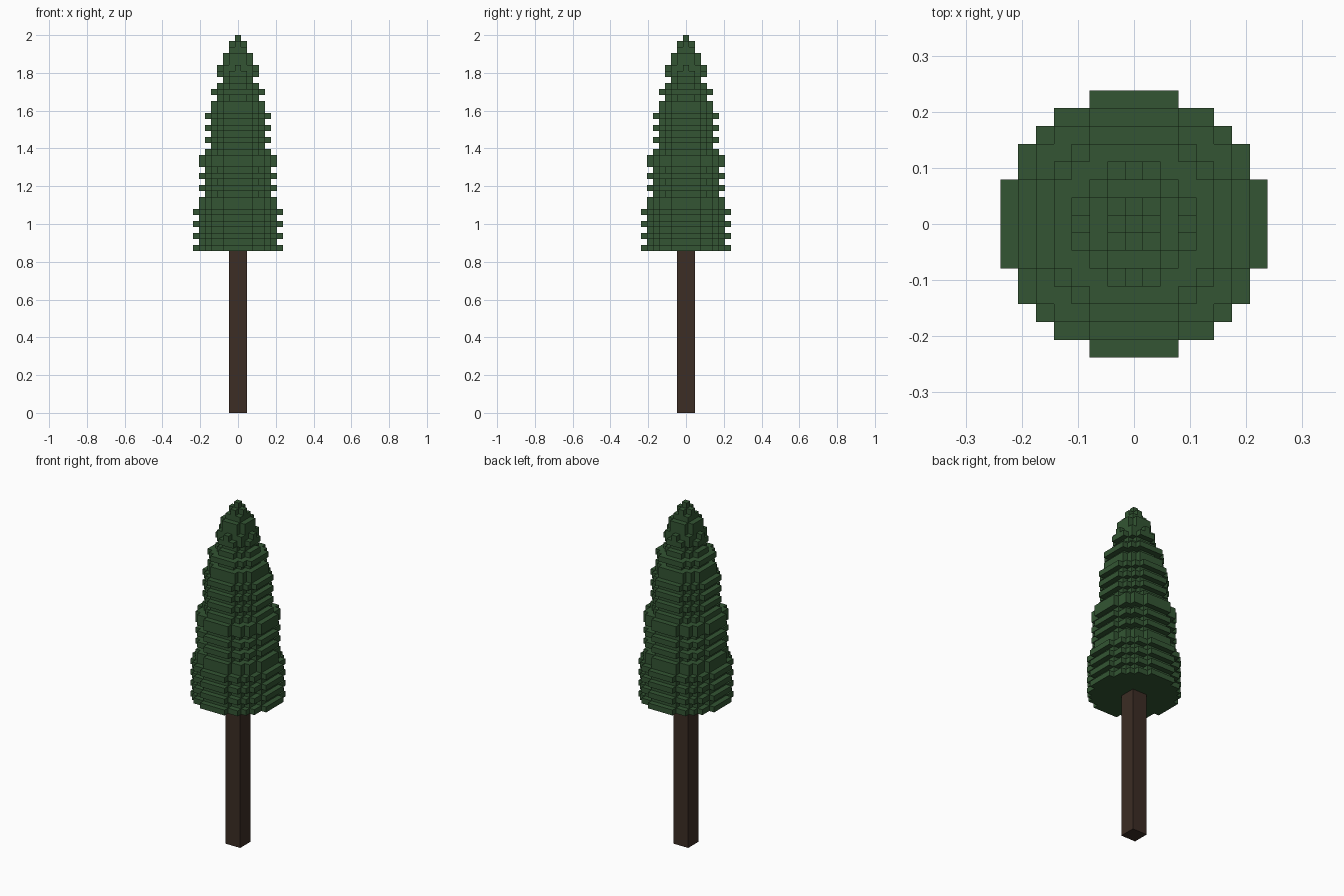
import bpy
import bmesh
from mathutils import Vector

cube = bpy.data.objects.get("Cube")
if cube:
    bpy.data.objects.remove(cube, do_unlink=True)

LAYERS = 63
V = 2.0 / LAYERS          # edge length of one block
CROWN_START = 27          # first foliage layer
# Whole-block radius of each foliage layer, bottom to top
CROWN = "767676766" "56565665" "45454544" "343" "233" "22" "110"
# Layers with a tighter, pointed outline
POINTED = (57, 61)


def material(name, colour):
    mat = bpy.data.materials.new(name)
    mat.use_nodes = True
    mat.diffuse_color = colour
    mat.node_tree.nodes["Principled BSDF"].inputs["Base Color"].default_value = colour
    return mat


def finish(bm, name, mat):
    mesh = bpy.data.meshes.new(name)
    bm.to_mesh(mesh)
    bm.free()
    mesh.materials.append(mat)
    obj = bpy.data.objects.new(name, mesh)
    bpy.context.collection.objects.link(obj)
    return obj


def disc(radius):
    """Block cells whose centres fall inside a circle."""
    reach = range(-int(radius), int(radius) + 1)
    return [(i, j) for i in reach for j in reach if i * i + j * j <= radius * radius]


def block_mesh(cells):
    """Outer skin of a set of blocks."""
    bm = bmesh.new()
    corners = {}

    def vert(p):
        key = tuple(round(c * 2) for c in p)
        if key not in corners:
            corners[key] = bm.verts.new(p * V)
        return corners[key]

    for cell in cells:
        centre = Vector(cell) + Vector((0, 0, 0.5))
        for axis in range(3):
            for sign in (-1, 1):
                step = [0, 0, 0]
                step[axis] = sign
                if tuple(c + s for c, s in zip(cell, step)) in cells:
                    continue
                n = Vector(step) * 0.5
                u = Vector((0, 0, 0))
                u[(axis + 1) % 3] = 0.5
                w = n.cross(u) * 2
                bm.faces.new([vert(centre + n + a * u + b * w)
                              for a, b in ((-1, -1), (1, -1), (1, 1), (-1, 1))])
    return bm


# Foliage: stacked stepped discs
cells = set()
for k, digit in enumerate(CROWN, CROWN_START):
    radius = int(digit) + (0 if k in POINTED else 0.5)
    cells.update((i, j, k) for i, j in disc(radius))
finish(block_mesh(cells), "foliage", material("dark green", (0.033, 0.091, 0.033, 1)))

# Trunk: square post
bm = bmesh.new()
bmesh.ops.create_cube(bm, size=1)
height = CROWN_START * V
bmesh.ops.scale(bm, vec=(3 * V, 3 * V, height), verts=bm.verts)
bmesh.ops.translate(bm, vec=(0, 0, height / 2), verts=bm.verts)
finish(bm, "trunk", material("dark brown", (0.045, 0.026, 0.018, 1)))
